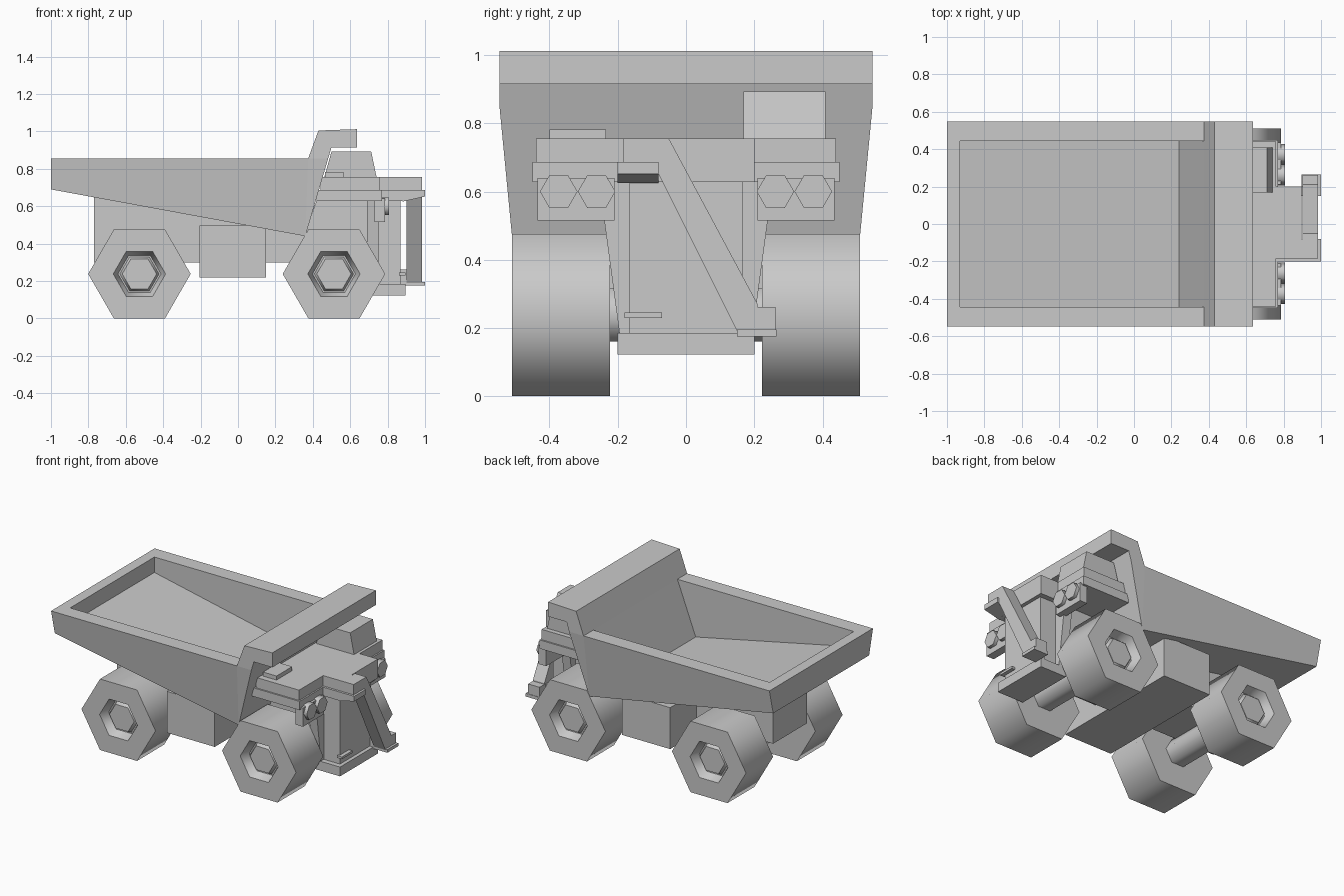
import bpy, bmesh
from math import cos, sin, pi, radians

old = bpy.data.objects.get("Cube")
if old:
    bpy.data.objects.remove(old, do_unlink=True)

TONE = (0.59, 0.59, 0.59, 1)
grey = bpy.data.materials.new("plain_grey")
grey.use_nodes = True
grey.diffuse_color = TONE
grey.node_tree.nodes["Principled BSDF"].inputs["Base Color"].default_value = TONE


def finish(name, bm, smooth=None):
    bmesh.ops.recalc_face_normals(bm, faces=bm.faces[:])
    mesh = bpy.data.meshes.new(name)
    bm.to_mesh(mesh)
    bm.free()
    mesh.materials.append(grey)
    ob = bpy.data.objects.new(name, mesh)
    bpy.context.collection.objects.link(ob)
    if smooth:
        bpy.ops.object.select_all(action="DESELECT")
        ob.select_set(True)
        bpy.context.view_layer.objects.active = ob
        bpy.ops.object.shade_smooth_by_angle(angle=radians(smooth))
    return ob


def loft(name, a, b):
    """Solid between two matching rings of points."""
    bm = bmesh.new()
    ra = [bm.verts.new(p) for p in a]
    rb = [bm.verts.new(p) for p in b]
    n = len(ra)
    for i in range(n):
        j = (i + 1) % n
        bm.faces.new((ra[i], ra[j], rb[j], rb[i]))
    bm.faces.new(ra)
    bm.faces.new(rb)
    return finish(name, bm)


def side_prism(name, pts, y0, y1):
    """Profile in x and z, spread across y."""
    return loft(name, [(x, y0, z) for x, z in pts], [(x, y1, z) for x, z in pts])


def box(name, x0, x1, y0, y1, z0, z1):
    return side_prism(name, [(x0, z0), (x1, z0), (x1, z1), (x0, z1)], y0, y1)


def hex_turn(name, profile, place, smooth=None):
    """Six-sided turning from (radius, distance) pairs."""
    bm = bmesh.new()
    rings = [[bm.verts.new(place(r * cos(k * pi / 3), r * sin(k * pi / 3), d))
              for k in range(6)] for r, d in profile]
    for p, q in zip(rings, rings[1:]):
        for k in range(6):
            j = (k + 1) % 6
            bm.faces.new((p[k], p[j], q[j], q[k]))
    bm.faces.new(rings[0])
    bm.faces.new(rings[-1])
    return finish(name, bm, smooth)


# Dump body: tapered sides, overhanging canopy, scooped hopper
body = [(-1, .69, .507), (.36, .44, .507), (.482, .855, .547), (.5, .915, .547),
        (.637, .915, .547), (.637, 1.012, .547), (.43, 1.005, .547),
        (.375, .855, .547), (-1, .855, .547)]
bm = bmesh.new()
right = [bm.verts.new((x, -w, z)) for x, z, w in body]
left = [bm.verts.new((x, w, z)) for x, z, w in body]
for i in range(len(body)):
    j = (i + 1) % len(body)
    bm.faces.new((right[i], right[j], left[j], left[i]))
for side in (right, left):
    bm.faces.new([side[i] for i in (0, 1, 7, 8)])
    bm.faces.new([side[i] for i in (1, 2, 7)])
    bm.faces.new(side[2:8])
dump = finish("dump_body", bm)
cutter = side_prism("hopper_cutter", [(-.93, .752), (.24, .505), (.375, .855),
                                      (.37, .93), (-.93, .93)], -.445, .445)
cutter.hide_render = True
mod = dump.modifiers.new("hopper", "BOOLEAN")
mod.operation = "DIFFERENCE"
mod.solver = "EXACT"
mod.object = cutter
bpy.context.view_layer.objects.active = dump
bpy.ops.object.modifier_apply(modifier=mod.name)
bpy.data.objects.remove(cutter, do_unlink=True)

# Chassis and cross tank
side_prism("chassis", [(-.77, .3), (.7, .3), (.7, .63), (.42, .63), (.36, .46), (-.77, .66)],
           -.18, .18)
box("cross_tank", -.205, .15, -.46, .46, .22, .497)

# Wheels with recessed hubs, and axles
tyre = [(.274, .223), (.274, .51), (.14, .51), (.115, .45), (.105, .45), (.092, .475)]
for end, cx in (("rear", -.527), ("front", .513)):
    for name, s in (("right", -1), ("left", 1)):
        hex_turn(f"{end}_{name}_wheel", tyre,
                 lambda a, b, d: (cx + a, s * d, .238 + b), 62)
    hex_turn(f"{end}_axle", [(.09, -.23), (.09, .23)],
             lambda a, b, d: (cx + a, d, .238 + b), 62)

# Nose: tapered radiator housing, grille and bumper
loft("radiator_housing",
     [(.69, -.195, .185), (.69, .195, .185), (.69, .255, .63), (.69, -.255, .63)],
     [(.75, -.195, .185), (.75, .195, .185), (.75, .255, .63), (.75, -.255, .63)])
box("grille", .74, .87, -.165, .165, .18, .64)
box("bumper", .7, .895, -.2, .2, .123, .185)
box("front_tread", .86, .895, -.18, -.07, .23, .245)

# Deck, walkway platform, cab and deck box
box("deck_lower", .42, .77, -.45, .45, .628, .686)
box("deck_upper", .44, .76, -.44, .44, .686, .755)
box("walkway_lower", .74, .895, -.2, .2, .628, .686)
box("walkway_upper", .74, .895, -.185, .2, .686, .755)
side_prism("landing_lower", [(.88, .625), (1, .652), (1, .686), (.88, .686)], -.2, -.08)
box("landing_upper", .88, .985, -.185, -.08, .686, .755)
side_prism("cab", [(.46, .75), (.742, .75), (.712, .893), (.5, .893)], .168, .408)
box("deck_box", .465, .565, -.4, -.235, .75, .782)

# Diagonal stair with bottom step
stair = [(-.08, .65), (-.08, .755), (-.05, .755), (.21, .27), (.21, .19), (.15, .19)]
loft("stair", [(.9, y, z) for y, z in stair], [(.985, y, z) for y, z in stair])
box("stair_step", .895, 1, .15, .265, .175, .196)
box("stair_post", .9, .985, .2, .262, .19, .262)
box("stair_bracket", .865, .905, .15, .2, .18, .262)

# Headlight housings and hexagonal lamps
for name, s in (("right", -1), ("left", 1)):
    box(f"{name}_lamp_housing", .73, .785, *sorted((s * .21, s * .435)), .515, .64)
    for spot, cy in (("inner", .262), ("outer", .373)):
        hex_turn(f"{name}_{spot}_lamp", [(.055, .77), (.055, .808)],
                 lambda a, b, d: (d, s * cy + a, .6 + b), 62)
